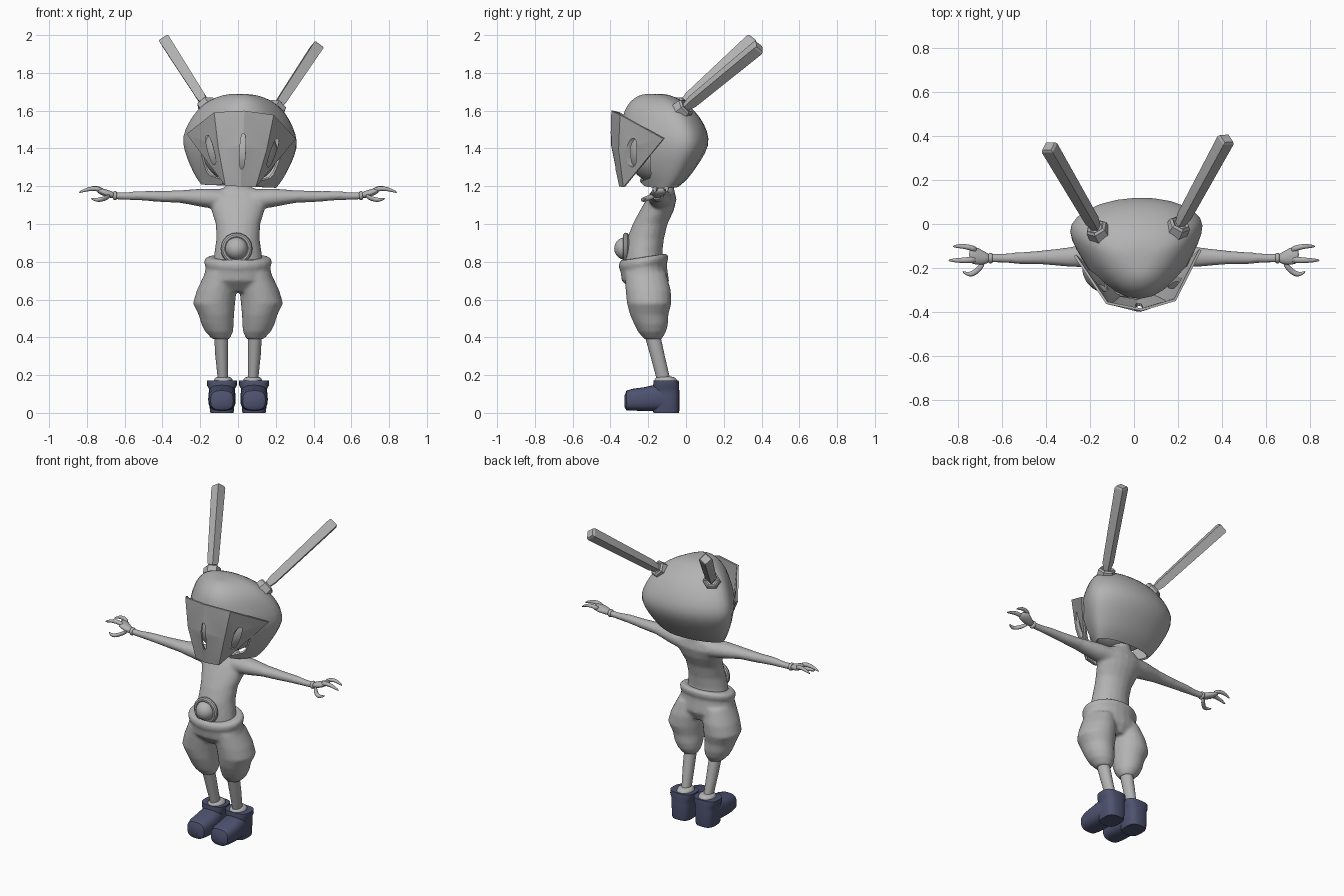
import bpy, bmesh, math
from mathutils import Matrix, Vector

if "Cube" in bpy.data.objects:
    bpy.data.objects.remove(bpy.data.objects["Cube"])


def material(name, rgb):
    m = bpy.data.materials.new(name)
    m.use_nodes = True
    m.diffuse_color = (*rgb, 1)
    m.node_tree.nodes["Principled BSDF"].inputs["Base Color"].default_value = (*rgb, 1)
    return m


GREY = material("light grey", (0.45, 0.45, 0.45))
NAVY = material("navy", (0.075, 0.085, 0.16))


def section(n=20, p=2):
    """Unit superellipse outline."""
    pts = []
    for i in range(n):
        a = math.tau * i / n
        pts.append([math.copysign(abs(t) ** (2 / p), t) for t in (math.cos(a), math.sin(a))])
    return pts


def loft(bm, rings, axis="z", outline=None, tilt=0):
    """Skin rings (x, y, z, half width, half depth) along an axis."""
    outline = outline or section()
    rows = []
    for x, y, z, a, b in rings:
        row = []
        for u, v in outline:
            off = {"x": (0, a * u, b * v), "y": (a * u, 0, b * v), "z": (a * u, b * v, tilt * b * v)}[axis]
            row.append(bm.verts.new(Vector((x, y, z)) + Vector(off)))
        rows.append(row)
    for r, s in zip(rows, rows[1:]):
        for i in range(len(r)):
            j = (i + 1) % len(r)
            bm.faces.new((r[i], r[j], s[j], s[i]))
    bm.faces.new(rows[0])
    bm.faces.new(rows[-1])
    return [v for r in rows for v in r]


def finish(name, bm, mat=GREY, mods=(), angle=40, place=None):
    """Make the object, apply its modifiers and shade it."""
    bmesh.ops.recalc_face_normals(bm, faces=bm.faces)
    me = bpy.data.meshes.new(name)
    bm.to_mesh(me)
    bm.free()
    me.materials.append(mat)
    ob = bpy.data.objects.new(name, me)
    bpy.context.collection.objects.link(ob)
    for kind, props in mods:
        mod = ob.modifiers.new(kind, kind)
        for k, v in props.items():
            setattr(mod, k, v)
    bpy.ops.object.select_all(action="DESELECT")
    ob.select_set(True)
    bpy.context.view_layer.objects.active = ob
    if mods:
        bpy.ops.object.convert(target="MESH")
    if place:
        ob.data.transform(place)
    bpy.ops.object.shade_smooth_by_angle(angle=math.radians(angle))
    return ob


MIRROR = ("MIRROR", {})
SUB = ("SUBSURF", {"levels": 1})
FUSE = [("REMESH", {"mode": "VOXEL", "voxel_size": 0.01}), ("SMOOTH", {"factor": 0.5, "iterations": 5})]

# Torso, neck and arms fused into one skin
bm = bmesh.new()
loft(bm, [(0, y, z, a, b) for z, y, a, b in (
    (.76, -.225, .14, .11), (.85, -.225, .125, .1), (.92, -.215, .115, .098), (1, -.19, .118, .092),
    (1.07, -.155, .14, .09), (1.13, -.13, .16, .08), (1.17, -.12, .13, .06), (1.2, -.12, .06, .055),
    (1.28, -.12, .055, .05))])
for s in (1, -1):
    loft(bm, [(s * x, y, z, a, b) for x, y, z, a, b in (
        (.08, -.13, 1.13, .065, .055), (.18, -.14, 1.138, .06, .05), (.3, -.15, 1.145, .044, .034),
        (.42, -.152, 1.146, .032, .029), (.52, -.155, 1.15, .027, .025), (.6, -.155, 1.148, .021, .02),
        (.66, -.155, 1.15, .021, .02))], "x")
finish("torso_and_arms", bm, mods=FUSE, angle=60)

# Hands: cuff, palm, two fingers and a curled thumb
bm = bmesh.new()
hand_parts = (
    [(.64, -.155, 1.15, .02, .02), (.645, -.155, 1.15, .026, .026), (.657, -.155, 1.15, .026, .026),
     (.662, -.155, 1.15, .02, .02)],
    [(.65, -.155, 1.15, .017, .017), (.68, -.155, 1.158, .032, .021), (.72, -.143, 1.17, .045, .021),
     (.75, -.138, 1.182, .04, .014)],
    [(.71, -.118, 1.176, .016, .014), (.75, -.104, 1.193, .013, .013), (.79, -.1, 1.187, .011, .01),
     (.825, -.102, 1.168, .004, .004)],
    [(.71, -.16, 1.176, .018, .014), (.76, -.165, 1.192, .014, .014), (.81, -.165, 1.18, .011, .01),
     (.845, -.165, 1.166, .004, .004)],
    [(.675, -.17, 1.15, .018, .014), (.705, -.205, 1.135, .02, .014), (.73, -.226, 1.128, .014, .013),
     (.755, -.23, 1.128, .01, .01), (.78, -.215, 1.135, .004, .004)])
for part in hand_parts:
    loft(bm, part, "x", section(10))
finish("hands", bm, mods=[SUB, MIRROR], angle=60)

# Baggy trousers fused from hips, waistband and two legs
bm = bmesh.new()
loft(bm, [(0, y, z, a, b) for z, y, a, b in (
    (.81, -.225, .168, .122), (.77, -.225, .172, .125), (.7, -.215, .185, .125), (.64, -.2, .13, .08))])
loft(bm, [(0, -.225, z, a, a * .73) for z, a in ((.775, .165), (.785, .179), (.81, .181), (.825, .165))], tilt=.16)
for s in (1, -1):
    loft(bm, [(s * x, y, z, a, b) for z, x, y, a, b in (
        (.74, .09, -.215, .085, .11), (.65, .113, -.2, .105, .12), (.58, .127, -.195, .112, .118),
        (.52, .115, -.195, .094, .102), (.47, .108, -.185, .086, .09), (.43, .1, -.18, .074, .075),
        (.39, .09, -.175, .046, .046))])
finish("trousers", bm, mods=FUSE, angle=60)

# Shins and ankle socks
bm = bmesh.new()
loft(bm, [(.09, -.18, .42, .037, .042), (.086, -.15, .3, .034, .038), (.08, -.12, .18, .027, .036)])
finish("shins", bm, mods=[MIRROR])
bm = bmesh.new()
loft(bm, [(.078, -.108, z, a, a * 1.2) for z, a in ((.13, .05), (.16, .053), (.18, .05), (.194, .036))])
finish("socks", bm, mods=[SUB, MIRROR], angle=50)

# Shoes: rounded toe plus flared heel collar
bm = bmesh.new()
loft(bm, [(.085, y, z, a, b) for y, z, a, b in (
    (-.326, .06, .04, .03), (-.315, .066, .06, .052), (-.28, .07, .07, .058), (-.22, .073, .073, .063),
    (-.16, .08, .072, .07), (-.1, .08, .066, .068))], "y", section(24, 2.8))
loft(bm, [(.085, -.105, z, a, b) for z, a, b in (
    (0, .06, .067), (.012, .064, .07), (.1, .068, .07), (.13, .07, .069), (.145, .079, .069), (.172, .08, .066))],
    "z", section(24, 3))
finish("shoes", bm, NAVY, [MIRROR])

# Round belly knob with a ring
bm = bmesh.new()
bmesh.ops.create_uvsphere(bm, u_segments=24, v_segments=16, radius=.06,
                          matrix=Matrix.Translation((-.008, -.32, .87)))
finish("belly_knob", bm, angle=60)
bpy.ops.mesh.primitive_torus_add(major_radius=.068, minor_radius=.016, major_segments=32, minor_segments=10,
                                 location=(-.008, -.318, .87), rotation=(math.pi / 2, 0, 0))
bpy.context.object.name = "belly_ring"
bpy.context.object.data.materials.append(GREY)
bpy.ops.object.shade_smooth_by_angle()

# Head parts share a slight turn and lean
pivot = Vector((.008, -.1, 1.3))
POSE = (Matrix.Translation(pivot) @ Matrix.Rotation(math.radians(2.5), 4, "Z")
        @ Matrix.Rotation(math.radians(2.5), 4, "Y") @ Matrix.Translation((0, .1, -1.3)))

bm = bmesh.new()
bmesh.ops.create_uvsphere(bm, u_segments=24, v_segments=16, radius=.18,
                          matrix=Matrix.Translation((0, -.13, 1.38)) @ Matrix.Diagonal((1.1, 1, .95, 1)))
finish("head", bm, angle=60, place=POSE)

# Helmet shell, open at the face and underneath
half = [(0, -1), (.39, -.84), (.71, -.38), (.9, .05), (1, .4), (.9, .65), (.55, .9), (0, 1)]
outline = half + [(-u, v) for u, v in half[-2:0:-1]]
bm = bmesh.new()
loft(bm, [(0, (f + b) / 2, z, w, (b - f) / 2) for z, w, f, b in (
    (1.69, .04, -.22, -.12), (1.68, .11, -.26, -.07), (1.65, .18, -.305, -.01), (1.6, .24, -.34, .055),
    (1.53, .285, -.352, .105), (1.45, .318, -.352, .135), (1.38, .305, -.345, .115), (1.3, .27, -.315, .06),
    (1.24, .238, -.275, .015), (1.2, .205, -.25, -.035))], outline=outline)
doomed = []
for f in bm.faces:
    c = f.calc_center_median()
    if c.z < 1.5 and c.y < -.22 or len(f.verts) > 4 and c.z < 1.4:
        doomed.append(f)
bmesh.ops.delete(bm, geom=doomed, context="FACES")
finish("helmet", bm, mods=[SUB, ("SOLIDIFY", {"thickness": .012})], place=POSE)

# Faceted visor plate with three slots
cutters = []
for tilt in (-1, 0, 1):
    bm = bmesh.new()
    loft(bm, [(0, y, 0, .015, .08 if tilt else .095) for y in (-.5, -.22)], "y", section(20, 2.6))
    place = Matrix.Translation((tilt * .165, 0, 1.385)) @ Matrix.Rotation(tilt * math.radians(17), 4, "Y")
    cutters.append(finish("slot_cutter", bm, place=place))
    cutters[-1].hide_render = True
bm = bmesh.new()
top, top_edge, mid, mid_edge, low, low_edge, corner = [bm.verts.new(p) for p in (
    (0, -.39, 1.6), (.155, -.352, 1.585), (0, -.395, 1.42), (.125, -.358, 1.4),
    (0, -.348, 1.2), (.078, -.33, 1.2), (.285, -.13, 1.465))]
for f in ((top, top_edge, mid_edge, mid), (top_edge, corner, mid_edge),
          (mid, mid_edge, low_edge, low), (mid_edge, corner, low_edge)):
    bm.faces.new(f)
slots = [("BOOLEAN", {"operation": "DIFFERENCE", "object": c}) for c in cutters]
finish("visor", bm, mods=[MIRROR, ("SOLIDIFY", {"thickness": .012, "offset": 0})] + slots, angle=15, place=POSE)
for c in cutters:
    bpy.data.objects.remove(c)

# Straight ear rods in hexagonal sockets
base, tip = Vector((.182, -.025, 1.615)), Vector((.405, .37, 1.958))
aim = Matrix.Translation(base) @ (tip - base).to_track_quat("Z", "Y").to_matrix().to_4x4()
length = (tip - base).length
bm = bmesh.new()
loft(bm, [(0, 0, z, r, r) for z, r in ((.01, .02), (.07, .034), (length - .012, .041), (length, .033))],
     outline=section(4))
bm.transform(aim)
finish("ear_rods", bm, mods=[MIRROR], angle=20, place=POSE)
bm = bmesh.new()
loft(bm, [(0, 0, z, r, r) for z, r in ((-.03, .055), (.02, .052), (.03, .042), (.022, .03))], outline=section(6))
bm.transform(aim)
finish("ear_sockets", bm, mods=[MIRROR], angle=20, place=POSE)
